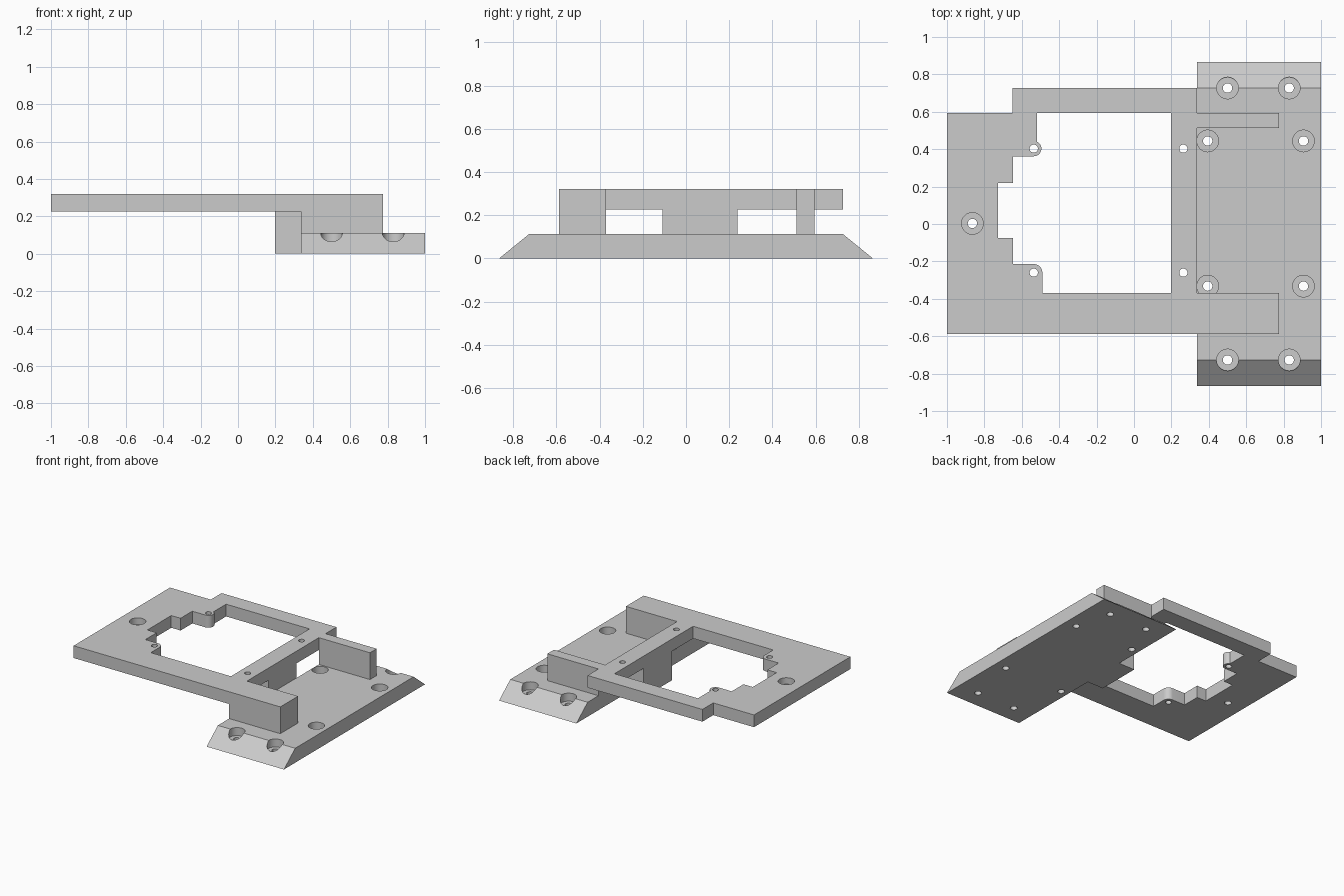
import bpy, bmesh, math

if "Cube" in bpy.data.objects:
    bpy.data.objects.remove(bpy.data.objects["Cube"])

grey = bpy.data.materials.new("plain grey")
grey.diffuse_color = (0.6, 0.6, 0.6, 1)
grey.use_nodes = True
grey.node_tree.nodes["Principled BSDF"].inputs["Base Color"].default_value = grey.diffuse_color


def prism(name, pts, a, b, axis="z"):
    """Extrude a closed profile from a to b along z (xy profile) or x (yz profile)."""
    place = (lambda p, t: (p[0], p[1], t)) if axis == "z" else (lambda p, t: (t, p[0], p[1]))
    bm = bmesh.new()
    bottom = bm.faces.new([bm.verts.new(place(p, a)) for p in pts])
    top = bmesh.ops.extrude_face_region(bm, geom=[bottom])
    d = (0, 0, b - a) if axis == "z" else (b - a, 0, 0)
    bmesh.ops.translate(bm, vec=d, verts=[g for g in top["geom"] if isinstance(g, bmesh.types.BMVert)])
    bmesh.ops.recalc_face_normals(bm, faces=bm.faces)
    me = bpy.data.meshes.new(name)
    bm.to_mesh(me)
    bm.free()
    me.materials.append(grey)
    ob = bpy.data.objects.new(name, me)
    bpy.context.collection.objects.link(ob)
    return ob


def box(name, x0, x1, y0, y1, z0, z1):
    return prism(name, [(x0, y0), (x1, y0), (x1, y1), (x0, y1)], z0, z1)


def arc(cx, cy, r, a0, a1, n):
    return [(cx + r * math.cos(math.radians(a0 + (a1 - a0) * i / n)),
             cy + r * math.sin(math.radians(a0 + (a1 - a0) * i / n))) for i in range(n + 1)]


def cylinder(name, x, y, r, z0, z1):
    return prism(name, arc(x, y, r, 0, 360, 32)[:-1], z0, z1)


def combine(target, tool, op):
    """Apply a boolean and remove the tool object."""
    m = target.modifiers.new("bool", "BOOLEAN")
    m.operation, m.solver, m.object = op, "EXACT", tool
    bpy.context.view_layer.objects.active = target
    bpy.ops.object.modifier_apply(modifier=m.name)
    bpy.data.objects.remove(tool, do_unlink=True)


def screw_hole(target, x, y, floor, z_top):
    combine(target, cylinder("through_hole", x, y, 0.025, -0.1, z_top), "DIFFERENCE")
    combine(target, cylinder("counterbore", x, y, 0.058, floor, z_top), "DIFFERENCE")


Z1, Z2, Z3 = 0.112, 0.225, 0.32

# Base plate with sloped ends and counterbored screw holes
base = prism("mounting_bracket", [(-0.865, 0), (0.865, 0), (0.727, Z1), (-0.727, Z1)], 0.336, 1.0, "x")
for x, y in [(0.5, 0.727), (0.83, 0.727), (0.5, -0.727), (0.83, -0.727),
             (0.394, 0.444), (0.906, 0.444), (0.394, -0.332), (0.906, -0.332)]:
    screw_hole(base, x, y, 0.05, 0.3)

# Raised frame with two arms reaching over the base
frame = prism("frame", [(-1, -0.588), (0.775, -0.588), (0.775, -0.37), (0.336, -0.37),
                        (0.336, 0.512), (0.775, 0.512), (0.775, 0.594), (0.336, 0.594),
                        (0.336, 0.727), (-0.65, 0.727), (-0.65, 0.594), (-1, 0.594)], Z2, Z3)

# Stepped window with two rounded screw bosses
window = ([(0.198, 0.594), (-0.518, 0.594)]
          + arc(-0.536, 0.403, 0.041, 64, -90, 14)
          + [(-0.646, 0.362), (-0.646, 0.218), (-0.726, 0.218), (-0.726, -0.075),
             (-0.646, -0.075), (-0.646, -0.214)]
          + arc(-0.536, -0.26, 0.046, 90, 0, 8)
          + [(-0.49, -0.37), (0.198, -0.37)])
combine(frame, prism("window", window, 0.1, 0.5), "DIFFERENCE")

# Small holes at the window corners and one counterbored hole
for x in (-0.536, 0.264):
    for y in (0.403, -0.26):
        combine(frame, cylinder("pin_hole", x, y, 0.022, 0.15, 0.5), "DIFFERENCE")
screw_hole(frame, -0.864, 0.003, 0.27, 0.5)

# Arm supports and the central post join frame and base
for part in (box("front_support", 0.336, 0.775, -0.588, -0.37, Z1, Z2),
             box("back_support", 0.336, 0.775, 0.512, 0.594, Z1, Z2),
             box("centre_post", 0.198, 0.336, -0.108, 0.238, 0, Z2),
             frame):
    combine(base, part, "UNION")

# Smooth hole walls, crisp edges
bpy.ops.object.select_all(action="DESELECT")
base.select_set(True)
bpy.context.view_layer.objects.active = base
bpy.ops.object.shade_smooth_by_angle(angle=math.radians(30))
